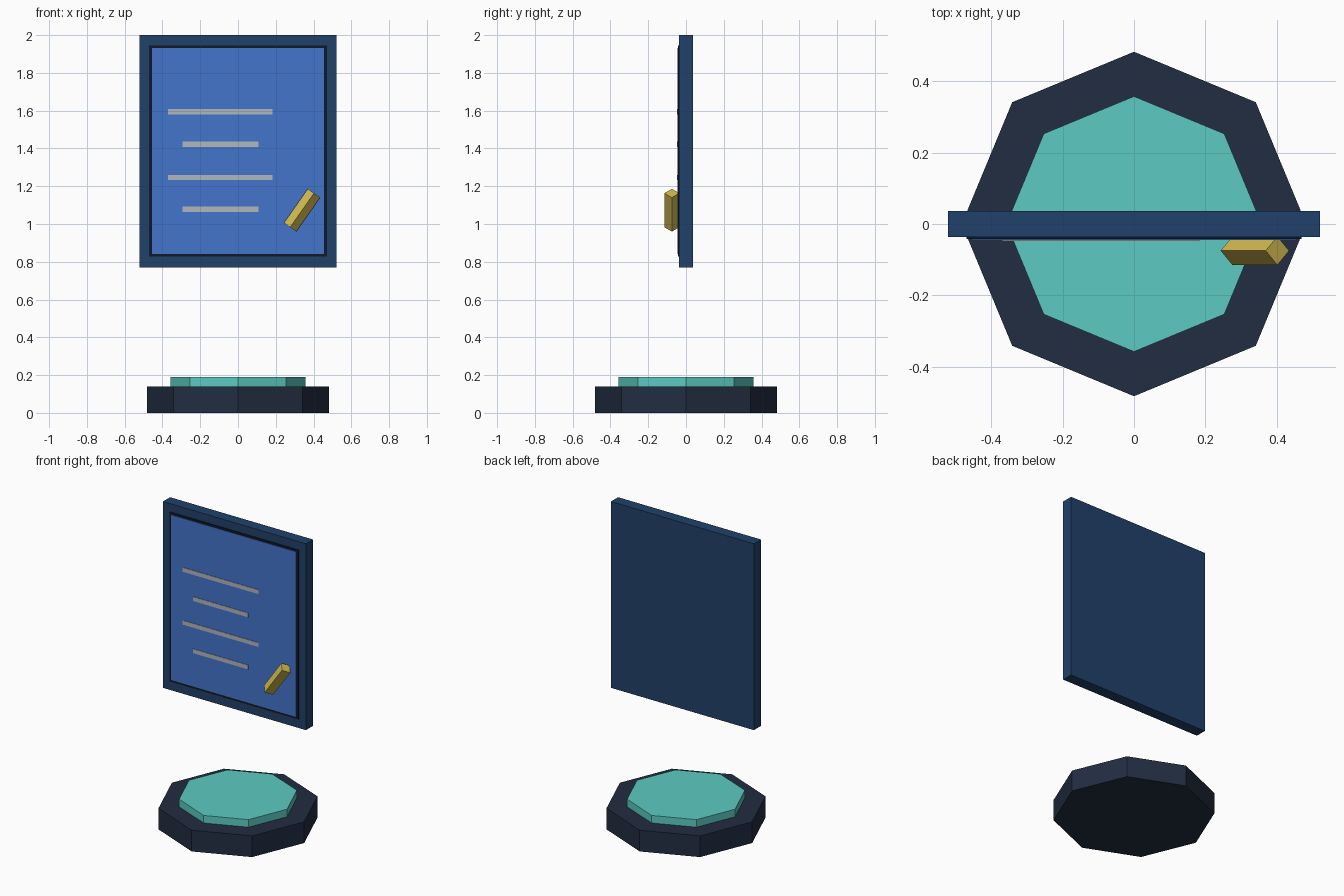
import bpy
from math import radians

cube = bpy.data.objects.get("Cube")
if cube:
    bpy.data.objects.remove(cube, do_unlink=True)


def linear(v):
    v /= 255
    return v / 12.92 if v <= 0.04045 else ((v + 0.055) / 1.055) ** 2.4


def material(name, hex_code):
    rgb = [linear(c) for c in bytes.fromhex(hex_code)]
    mat = bpy.data.materials.new(name)
    mat.use_nodes = True
    mat.diffuse_color = (*rgb, 1)
    bsdf = next(n for n in mat.node_tree.nodes if n.type == "BSDF_PRINCIPLED")
    bsdf.inputs["Base Color"].default_value = (*rgb, 1)
    return mat


slate = material("dark slate", "222D41")
teal = material("teal", "5CCAC1")
navy = material("navy blue", "20416A")
black = material("near black", "101827")
blue = material("bright blue", "4275CC")
grey = material("light grey", "B1B6BF")
gold = material("gold", "D3BB52")


def finish(name, mat):
    ob = bpy.context.object
    ob.name = name
    ob.data.name = name
    ob.data.materials.append(mat)
    return ob


def box(name, mat, x, y, z):
    """Box spanning the given (low, high) ranges."""
    spans = (x, y, z)
    bpy.ops.mesh.primitive_cube_add(size=1, location=[(a + b) / 2 for a, b in spans])
    ob = finish(name, mat)
    ob.scale = [b - a for a, b in spans]
    bpy.ops.object.transform_apply(location=False, rotation=False, scale=True)
    return ob


def prism(name, mat, sides, radius, depth, location, rotation=(0, 0, 0)):
    bpy.ops.mesh.primitive_cylinder_add(vertices=sides, radius=radius, depth=depth,
                                        location=location, rotation=rotation)
    return finish(name, mat)


# Octagonal pedestal with a raised pad
prism("pedestal_base", slate, 8, 0.483, 0.14, (0, 0, 0.07))
prism("pedestal_pad", teal, 8, 0.358, 0.05, (0, 0, 0.165))

# Floating board with a thin bordered screen
FRONT = -0.037
box("board", navy, (-0.522, 0.522), (FRONT, 0.037), (0.77, 2.0))
box("screen_border", black, (-0.47, 0.47), (-0.042, FRONT), (0.828, 1.946))
box("screen", blue, (-0.456, 0.456), (-0.045, -0.042), (0.842, 1.932))

# Alternating long and short text bars
for i, z in enumerate((1.595, 1.422, 1.246, 1.078)):
    x = (-0.295, 0.108) if i % 2 else (-0.37, 0.183)
    box(f"text_bar_{i + 1}", grey, x, (-0.048, -0.045), (z - 0.014, z + 0.014))

# Slanted stylus with a diamond section
prism("stylus", gold, 4, 0.04, 0.22, (0.339, -0.075, 1.073), (0, radians(35), 0))
